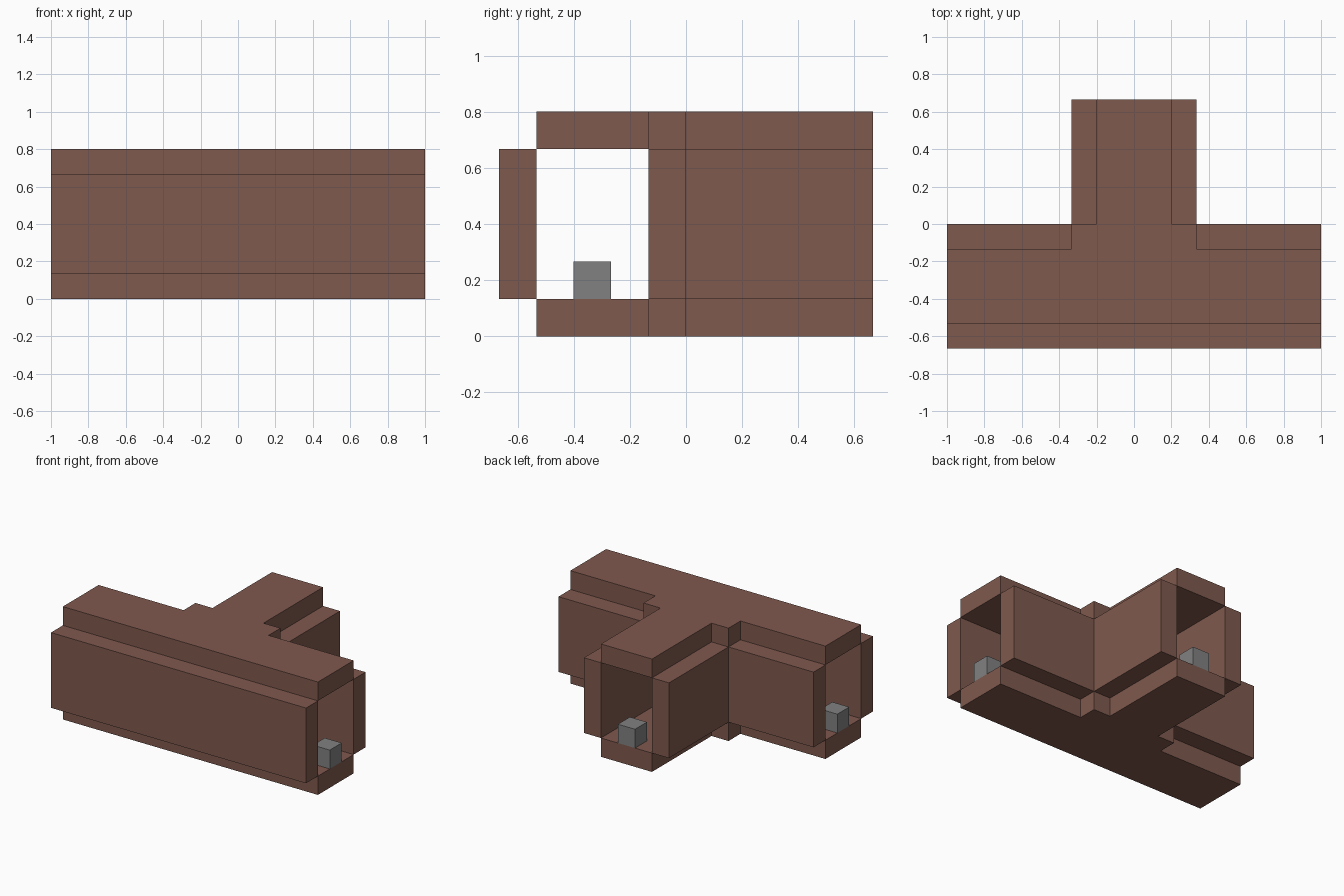
import bpy
import bmesh

cube = bpy.data.objects.get("Cube")
if cube:
    bpy.data.objects.remove(cube)

U = 2 / 15  # one block of the grid


def make_material(name, colour):
    mat = bpy.data.materials.new(name)
    mat.use_nodes = True
    mat.diffuse_color = colour
    mat.node_tree.nodes["Principled BSDF"].inputs["Base Color"].default_value = colour
    return mat


brown = make_material("brown", (0.212, 0.1, 0.076, 1))
grey = make_material("grey", (0.22, 0.22, 0.22, 1))


def prism(name, outline, bottom, top, mat):
    """Extrude a plan outline, given in blocks, between two heights."""
    bm = bmesh.new()
    base = bm.faces.new([bm.verts.new((x * U, y * U, bottom * U)) for x, y in outline])
    up = bmesh.ops.extrude_face_region(bm, geom=[base])
    verts = [v for v in up["geom"] if isinstance(v, bmesh.types.BMVert)]
    bmesh.ops.translate(bm, verts=verts, vec=(0, 0, (top - bottom) * U))
    bmesh.ops.recalc_face_normals(bm, faces=bm.faces)
    mesh = bpy.data.meshes.new(name)
    bm.to_mesh(mesh)
    bm.free()
    mesh.materials.append(mat)
    obj = bpy.data.objects.new(name, mesh)
    bpy.context.collection.objects.link(obj)
    return obj


def box(name, x0, x1, y0, y1, bottom, top, mat):
    return prism(name, [(x0, y0), (x1, y0), (x1, y1), (x0, y1)], bottom, top, mat)


# T-shaped floor and ceiling with stepped inner corners
half = [(7.5, -4), (7.5, -1), (2.5, -1), (2.5, 0), (1.5, 0), (1.5, 5)]
tee = half + [(-x, y) for x, y in reversed(half)]
prism("floor", tee, 0, 1, brown)
prism("ceiling", tee, 5, 6, brown)

# Walls
box("front_wall", -7.5, 7.5, -5, -4, 1, 5, brown)
for side, s in (("left", 1), ("right", -1)):
    x_in, x_out = sorted((s * 2.5, s * 7.5))
    box(side + "_back_wall", x_in, x_out, -1, 0, 1, 5, brown)
    x_in, x_out = sorted((s * 1.5, s * 2.5))
    box(side + "_branch_wall", x_in, x_out, 0, 5, 1, 5, brown)

# Small block at the mouth of each passage
for name, x, y in (("left", 7, -2.5), ("right", -7, -2.5), ("back", 0, 4.5)):
    box(name + "_marker_block", x - 0.5, x + 0.5, y - 0.5, y + 0.5, 1, 2, grey)
